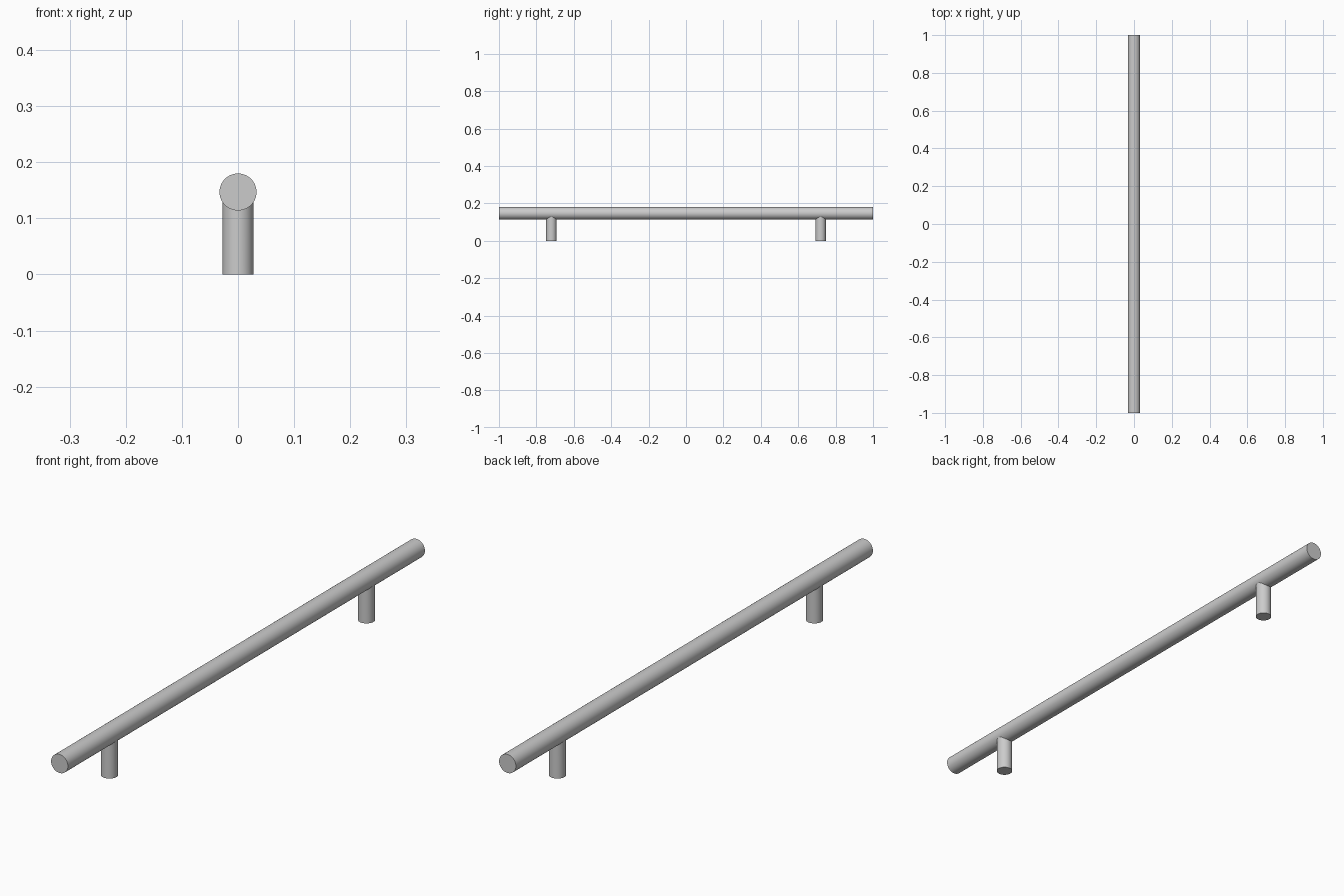
import bpy, bmesh, math
from mathutils import Matrix

if "Cube" in bpy.data.objects:
    bpy.data.objects.remove(bpy.data.objects["Cube"])

BAR_R, BAR_Z, BAR_LEN = 0.033, 0.147, 2.0
POST_R, POST_Y = 0.0275, 0.72
SIDES = 64


def finish(name, bm):
    bmesh.ops.recalc_face_normals(bm, faces=bm.faces)
    mesh = bpy.data.meshes.new(name)
    bm.to_mesh(mesh)
    bm.free()
    obj = bpy.data.objects.new(name, mesh)
    bpy.context.collection.objects.link(obj)
    bpy.ops.object.select_all(action='DESELECT')
    obj.select_set(True)
    bpy.context.view_layer.objects.active = obj
    bpy.ops.object.shade_smooth_by_angle(angle=math.radians(30))
    return obj


def cylinder(radius, depth, matrix):
    bm = bmesh.new()
    bmesh.ops.create_cone(bm, cap_ends=True, segments=SIDES, radius1=radius,
                          radius2=radius, depth=depth, matrix=matrix)
    return bm


# Long grip bar running along y
bar = cylinder(BAR_R, BAR_LEN,
               Matrix.Translation((0, 0, BAR_Z)) @ Matrix.Rotation(math.pi / 2, 4, 'X'))
finish("grip_bar", bar)

# Two posts, their tops coped to the underside of the bar
for name, y in (("front_post", -POST_Y), ("back_post", POST_Y)):
    post = cylinder(POST_R, BAR_Z, Matrix.Translation((0, y, BAR_Z / 2)))
    top = [f for f in post.faces if f.normal.z > 0.9]
    bmesh.ops.delete(post, geom=top, context='FACES_ONLY')
    for v in post.verts:
        if v.co.z > BAR_Z / 2:
            v.co.z = BAR_Z - math.sqrt(BAR_R ** 2 - v.co.x ** 2) + 0.0005
    finish(name, post)
